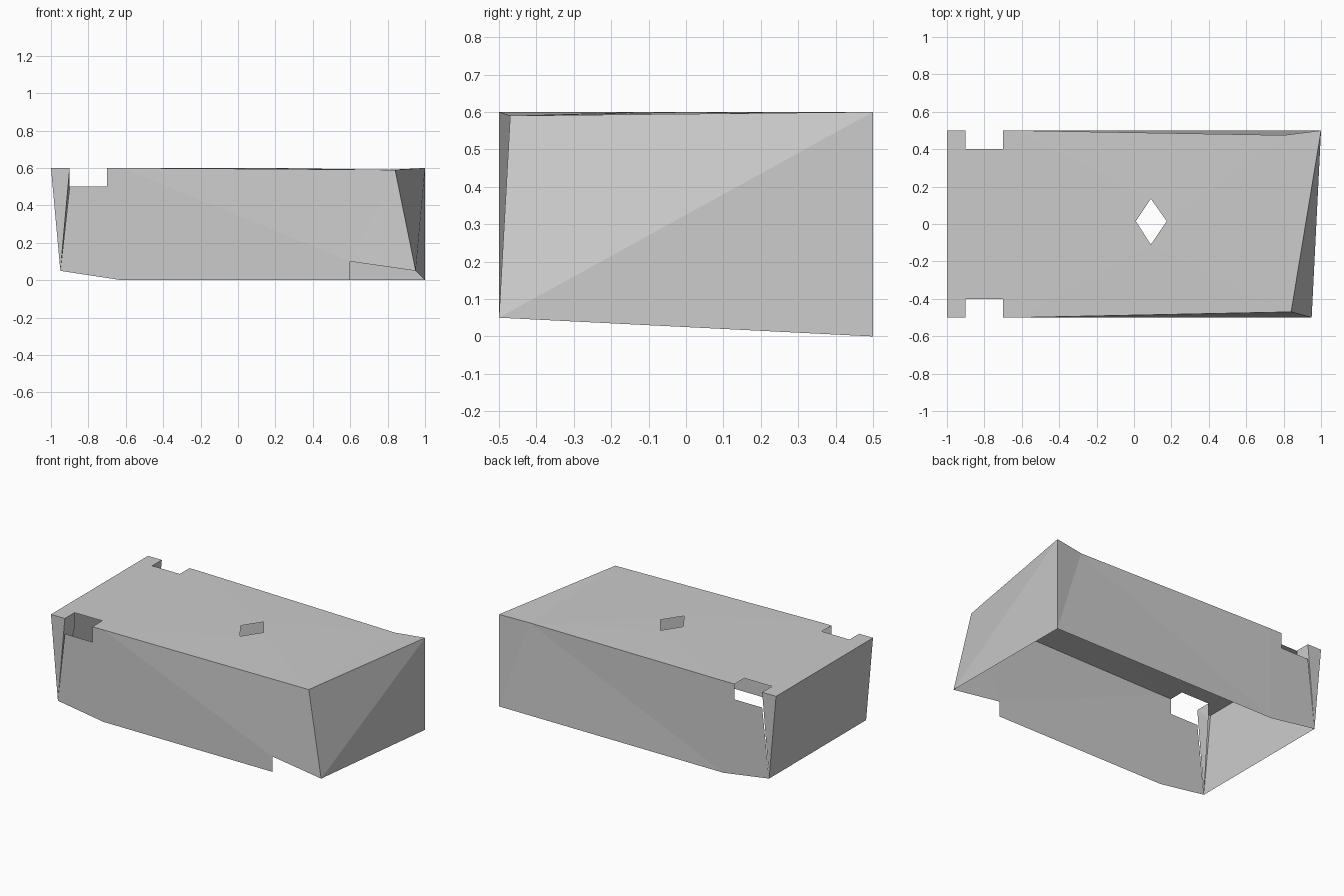
import bpy, bmesh
from mathutils import Vector

cube = bpy.data.objects.get("Cube")
if cube:
    bpy.data.objects.remove(cube, do_unlink=True)

grey = bpy.data.materials.new("plain_grey")
grey.use_nodes = True
colour = (0.6, 0.6, 0.6, 1)
grey.diffuse_color = colour
grey.node_tree.nodes["Principled BSDF"].inputs["Base Color"].default_value = colour


def sheet(name, loops, facing):
    """Thin panel filled between an outline and any holes, turned to face one way."""
    bm = bmesh.new()
    for loop in loops:
        verts = [bm.verts.new(p) for p in loop]
        for a, b in zip(verts, verts[1:] + verts[:1]):
            bm.edges.new((a, b))
    facing = Vector(facing)
    bmesh.ops.triangle_fill(bm, edges=bm.edges[:], use_beauty=True, normal=facing)
    bm.normal_update()
    flipped = [f for f in bm.faces if f.normal.dot(facing) < 0]
    bmesh.ops.reverse_faces(bm, faces=flipped)
    mesh = bpy.data.meshes.new(name)
    bm.to_mesh(mesh)
    bm.free()
    mesh.materials.append(grey)
    obj = bpy.data.objects.new(name, mesh)
    bpy.context.collection.objects.link(obj)
    return obj


# Shared corners of the bent right end
H = 0.6
front_top, front_low = (0.84, -0.47, 0.59), (0.95, -0.5, 0.05)
back_top, back_low = (1, 0.5, H), (1, 0.5, 0)
back_dent = (0.8, 0.475, 0.59)


def notch(s):
    """Top edge along one side, from the left corner past the notch."""
    return [(-1, s * 0.5, H), (-0.9, s * 0.5, H), (-0.9, s * 0.4, H),
            (-0.7, s * 0.4, H), (-0.7, s * 0.5, H), (-0.62, s * 0.5, H)]


# Top panel with edge notches and a diamond opening
diamond = [(0.01, 0.015, H), (0.09, 0.135, H), (0.175, 0.015, H), (0.09, -0.11, H)]
outline = notch(-1) + [front_top, back_top, back_dent] + notch(1)[::-1]
sheet("top_panel", [outline, diamond], (0, 0, 1))


def wall_start(s):
    """Left part of a long wall, from the upper edge round to the lower edge."""
    y = s * 0.5
    return [(-0.62, y, H), (-0.7, y, H), (-0.7, y, 0.5), (-0.9, y, 0.5),
            (-0.95, y, 0.05), (-0.62, y, 0)]


# Long walls
sheet("front_wall", [wall_start(-1) + [(0.6, -0.5, 0), (0.6, -0.5, 0.1),
      front_low, front_top]], (0, -1, 0))
sheet("back_wall", [wall_start(1) + [back_low, back_top, back_dent]], (0, 1, 0))

# End walls
sheet("left_end", [[(-0.95, -0.5, 0.05), (-0.95, 0.5, 0.05),
      (-1, 0.5, H), (-1, -0.5, H)]], (-1, 0, 0))
sheet("right_end", [[front_low, back_low, back_top, front_top]], (1, 0, 0))

# Tapered corner flaps and the inner tabs beside the notches
for side, s in (("front", -1), ("back", 1)):
    y, inner = s * 0.5, s * 0.4
    tip = (-0.95, y, 0.05)
    sheet(side + "_corner_flap", [[(-1, y, H), (-0.9, y, H), tip]], (0, s, 0))
    sheet(side + "_inner_tab", [[(-0.9, y, H), (-0.9, inner, H),
          (-0.9, inner, 0.5), tip]], (1, 0, 0))
